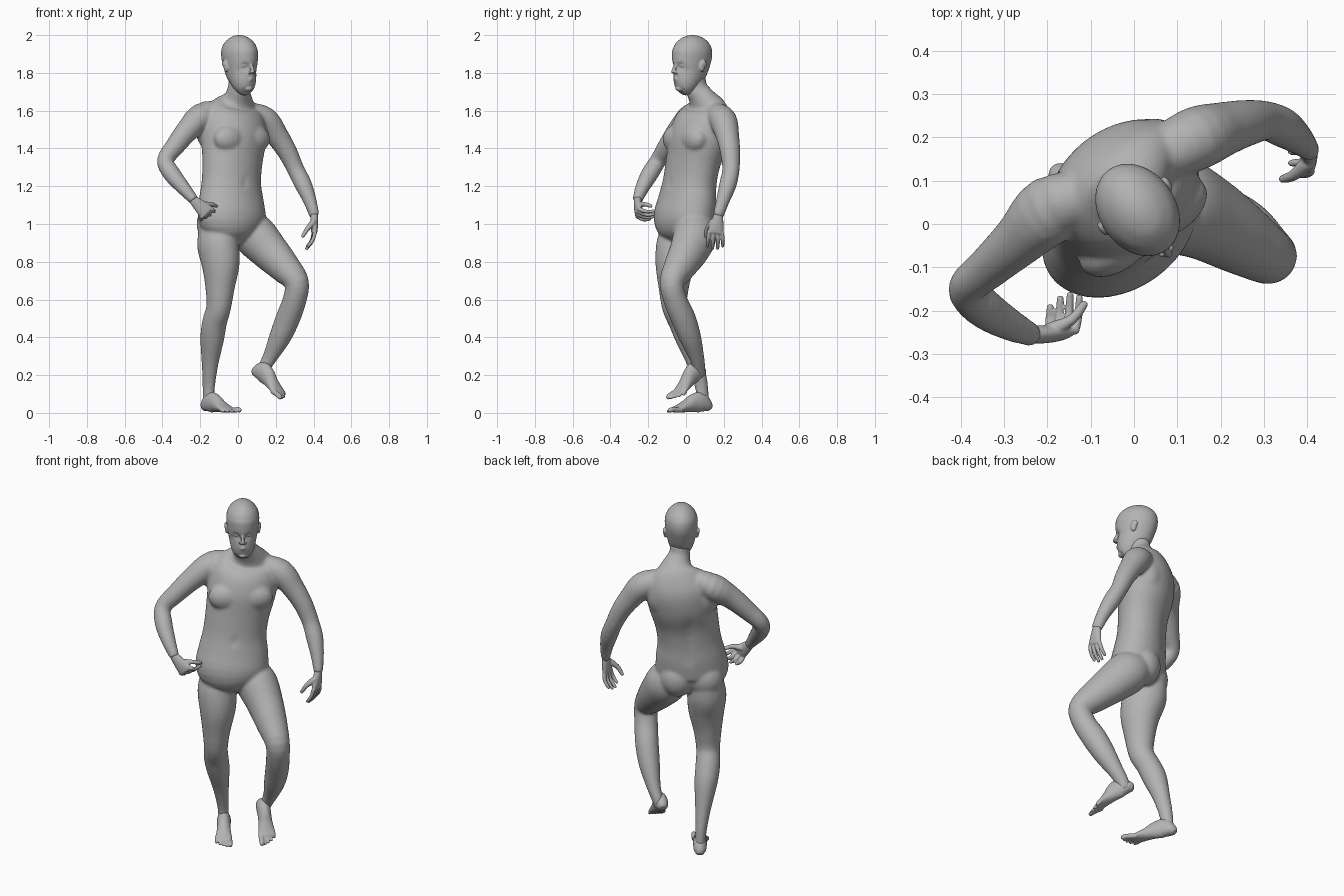
import bpy, bmesh, math
from mathutils import Vector, Matrix

old = bpy.data.objects.get("Cube")
if old:
    bpy.data.objects.remove(old)

skin = bpy.data.materials.new("plain grey skin")
skin.use_nodes = True
GREY = (0.45, 0.45, 0.45, 1)
skin.diffuse_color = GREY
skin.node_tree.nodes["Principled BSDF"].inputs["Base Color"].default_value = GREY

YAW = Matrix.Rotation(math.radians(35), 3, "Z")
LEFT = YAW @ Vector((1, 0, 0))
FRONT = YAW @ Vector((0, -1, 0))
UP = Vector((0, 0, 1))


def blend(a, b, c, d, t):
    """Catmull-Rom interpolation of one number."""
    return b + t / 2 * (c - a + t * (2 * a - 5 * b + 4 * c - d + t * (3 * (b - c) + d - a)))


def loft(bm, sections, side=LEFT, segs=24, steps=4):
    """Skin smooth elliptical rings through (x, y, z, half width, half depth)."""
    s = [sections[0], *sections, sections[-1]]
    path = []
    for i in range(len(sections) - 1):
        for k in range(steps):
            path.append([blend(*v, k / steps) for v in zip(*s[i:i + 4])])
    path.append(list(sections[-1]))
    rings = []
    for i, p in enumerate(path):
        ahead, behind = path[min(i + 1, len(path) - 1)], path[max(i - 1, 0)]
        t = (Vector(ahead[:3]) - Vector(behind[:3])).normalized()
        a = (side - t * side.dot(t)).normalized()
        b = t.cross(a)
        ring = []
        for k in range(segs):
            w = math.tau * k / segs
            ring.append(bm.verts.new(Vector(p[:3]) + a * p[3] * math.cos(w) + b * p[4] * math.sin(w)))
        rings.append(ring)
    for r, q in zip(rings, rings[1:]):
        for k in range(segs):
            n = (k + 1) % segs
            bm.faces.new((r[k], r[n], q[n], q[k]))
    bm.faces.new(rings[0][::-1])
    bm.faces.new(rings[-1])


def tube(bm, points, radii, segs=12):
    """Round-ended finger, toe or lip."""
    pts = [Vector(p) for p in points]
    start = pts[0] - (pts[1] - pts[0]).normalized() * radii[0] * 0.6
    tip = pts[-1] + (pts[-1] - pts[-2]).normalized() * radii[-1] * 0.7
    rows = [(*start, radii[0] / 2, radii[0] / 2)]
    rows += [(*p, r, r) for p, r in zip(pts, radii)]
    rows.append((*tip, radii[-1] / 2, radii[-1] / 2))
    loft(bm, rows, Vector((0.6, 0.75, 0.28)), segs, 3)


def blob(bm, centre, radii):
    """Ellipsoid turned with the body: radii are side, depth, height."""
    m = Matrix.Translation(centre) @ YAW.to_4x4() @ Matrix.Diagonal((*radii, 1))
    bmesh.ops.create_uvsphere(bm, u_segments=24, v_segments=16, radius=1, matrix=m)


def dent(bm, centre, radius, push):
    """Soft push of the surface around a point."""
    for v in bm.verts:
        v.co += push * math.exp(-((v.co - centre).length / radius) ** 2)


def finish(name, bm, voxel, smoothing):
    """Fuse the overlapping pieces into one smooth skin."""
    bmesh.ops.recalc_face_normals(bm, faces=bm.faces)
    mesh = bpy.data.meshes.new(name)
    bm.to_mesh(mesh)
    bm.free()
    ob = bpy.data.objects.new(name, mesh)
    bpy.context.collection.objects.link(ob)
    mesh.materials.append(skin)
    fuse = ob.modifiers.new("fuse", "REMESH")
    fuse.mode = "VOXEL"
    fuse.voxel_size = voxel
    fuse.use_smooth_shade = True
    soft = ob.modifiers.new("soften", "SMOOTH")
    soft.iterations = smoothing


# Torso
body = bmesh.new()
loft(body, [
    (-.03, .01, .9, .03, .06), (-.03, .0, .95, .13, .11), (-.032, -.012, 1.02, .192, .14),
    (-.035, .006, 1.12, .187, .136), (-.035, .02, 1.22, .17, .127), (-.03, .038, 1.33, .171, .13),
    (-.024, .068, 1.45, .183, .146), (-.022, .097, 1.55, .18, .132), (-.016, .102, 1.62, .148, .096),
    (-.002, .085, 1.665, .085, .068), (.003, .055, 1.72, .056, .06), (.005, .05, 1.78, .052, .055)], segs=40)
chest = Vector((-.025, .06, 1.45))
pelvis = Vector((-.035, -.005, 1))
for s in (-1, 1):
    blob(body, chest + FRONT * .08 + LEFT * s * .078, (.095, .06, .075))
    blob(body, pelvis - FRONT * .055 + LEFT * s * .075, (.095, .085, .105))
    blob(body, chest - FRONT * .055 + LEFT * s * .1 + UP * .06, (.095, .075, .125))
for k in range(8):
    dent(body, Vector((-.035, .03, 1.14 + k * .05)) - FRONT * .13, .03, FRONT * .008)
dent(body, Vector((-.036, .015, 1.22)) + FRONT * .125, .014, -FRONT * .012)

# Arms
loft(body, [(-.09, .07, 1.59, .06, .06), (-.19, .035, 1.568, .074, .08), (-.263, -.035, 1.5, .062, .062),
            (-.335, -.1, 1.41, .052, .05), (-.385, -.148, 1.335, .045, .044), (-.35, -.192, 1.265, .047, .046),
            (-.288, -.232, 1.19, .038, .037), (-.232, -.258, 1.125, .026, .027)])
loft(body, [(.05, .15, 1.585, .06, .06), (.14, .196, 1.55, .072, .074), (.208, .22, 1.465, .06, .063),
            (.262, .234, 1.38, .052, .054), (.305, .238, 1.29, .046, .046), (.345, .222, 1.21, .046, .046),
            (.382, .194, 1.12, .035, .036), (.405, .17, 1.04, .024, .03)])

# Legs
loft(body, [(-.115, -.02, 1.0, .08, .1), (-.108, -.04, .9, .104, .12), (-.092, -.058, .79, .098, .108),
            (-.095, -.065, .67, .077, .084), (-.102, -.06, .56, .064, .068), (-.124, -.027, .48, .066, .065),
            (-.137, .01, .39, .062, .065), (-.148, .052, .26, .043, .047), (-.155, .082, .14, .031, .037),
            (-.157, .09, .06, .028, .034)])
loft(body, [(.03, .06, 1.0, .09, .1), (.088, .048, .94, .112, .118), (.165, .015, .857, .099, .106),
            (.247, -.035, .77, .083, .086), (.31, -.074, .692, .066, .066), (.3, -.057, .6, .063, .063),
            (.264, -.014, .5, .063, .067), (.222, .022, .4, .056, .06), (.172, .055, .3, .038, .043),
            (.138, .068, .24, .031, .036), (.122, .068, .2, .028, .03)])
finish("body", body, .008, 9)

# Head
head = bmesh.new()
base = Vector((.01, .03, 0))
rows = [(.066, 1.698, .022, .022), (.058, 1.708, .043, .042), (.045, 1.735, .059, .063), (.03, 1.77, .069, .078),
        (.012, 1.81, .077, .097), (.003, 1.86, .085, .11), (-.004, 1.91, .088, .114), (-.005, 1.95, .077, .1),
        (-.005, 1.98, .052, .07), (-.005, 1.995, .027, .037), (-.005, 2, .008, .01)]
loft(head, [(*(base + FRONT * f + UP * z), w, d) for f, z, w, d in rows], segs=64, steps=6)


def face(side, front, z):
    return base + LEFT * side + FRONT * front + UP * z


for s in (-1, 1):
    dent(head, face(s * .034, .1, 1.838), .018, -FRONT * .013)
    blob(head, face(s * .033, .08, 1.838), (.014, .013, .01))
    tube(head, [face(s * .012, .102, 1.858), face(s * .032, .092, 1.862), face(s * .052, .074, 1.855)],
         (.008, .009, .007))
    blob(head, face(s * .012, .111, 1.802), (.009, .01, .007))
    blob(head, face(s * .086, -.008, 1.835), (.009, .016, .03))
    blob(head, face(s * .092, -.015, 1.848), (.007, .018, .018))
tube(head, [face(0, .1, 1.85), face(0, .112, 1.828), face(0, .121, 1.806)], (.008, .009, .01))
for z, front in ((1.769, .105), (1.759, .103)):
    tube(head, [face(-.022, front - .012, 1.764), face(0, front, z), face(.022, front - .012, 1.764)],
         (.003, .006, .003))
blob(head, face(0, .079, 1.717), (.024, .02, .016))
finish("head", head, .0045, 5)


def hand(name, wrist, knuckle, spread, bend, curl, thumb):
    """Palm, four two-jointed fingers and a thumb."""
    bm = bmesh.new()
    wrist, knuckle, bend, curl = map(Vector, (wrist, knuckle, bend, curl))
    spread = Vector(spread).normalized()
    mid = wrist.lerp(knuckle, .6)
    loft(bm, [(*wrist.lerp(mid, -.4), .012, .012), (*wrist, .024, .02), (*mid, .037, .02),
              (*knuckle, .043, .015), (*knuckle.lerp(mid, -.15), .038, .009)], spread)
    for i, size in enumerate((.82, 1, 1.05, .92)):
        root = knuckle + spread * (i - 1.5) * .023
        joint = root + bend * size + spread * (i - 1.5) * .004
        tube(bm, [root, joint, joint + curl * size], (.0108, .01, .0082))
    tube(bm, thumb, (.017, .013, .0095))
    finish(name, bm, .004, 3)


hand("right_hand", (-.238, -.256, 1.13), (-.165, -.253, 1.06), (.75, .15, .5),
     (.004, .042, -.018), (.002, .042, .004), [(-.195, -.245, 1.1), (-.145, -.222, 1.105), (-.115, -.185, 1.095)])
hand("left_hand", (.403, .172, 1.05), (.404, .156, .955), (.1, -1, .1),
     (-.012, .0, -.045), (-.028, -.002, -.038), [(.4, .14, 1.01), (.368, .112, .975), (.343, .104, .935)])


def foot(name, heel, toe, inner):
    """Sole runs heel to toe; inner is the sign of the big toe side."""
    bm = bmesh.new()
    heel, toe = Vector(heel), Vector(toe)
    ahead = toe - heel
    side = ahead.cross(UP).normalized()
    up = side.cross(ahead).normalized()
    rows = [(0, .018, .018), (.06, .032, .035), (.2, .037, .054), (.36, .036, .049),
            (.52, .038, .034), (.68, .045, .021), (.78, .046, .014), (.82, .04, .009)]
    loft(bm, [(*(heel + ahead * t + up * (h + .002)), w, h) for t, w, h in rows], side)
    for i in range(5):
        r = (.0135, .009, .0085, .008, .0075)[i]
        across = side * inner * (.036 - i * .0185)
        reach = .97 - .004 * i - .009 * i * i
        tube(bm, [heel + ahead * .72 + across * .9 + up * .014,
                  heel + ahead * (reach - .07) + across + up * (r + .004),
                  heel + ahead * reach + across + up * r], (r, r, r * .9))
    finish(name, bm, .004, 3)


foot("right_foot", (-.178, .125, 0), (-.016, -.113, 0), -1)
foot("left_foot", (.078, .1, .192), (.25, -.07, .066), 1)
